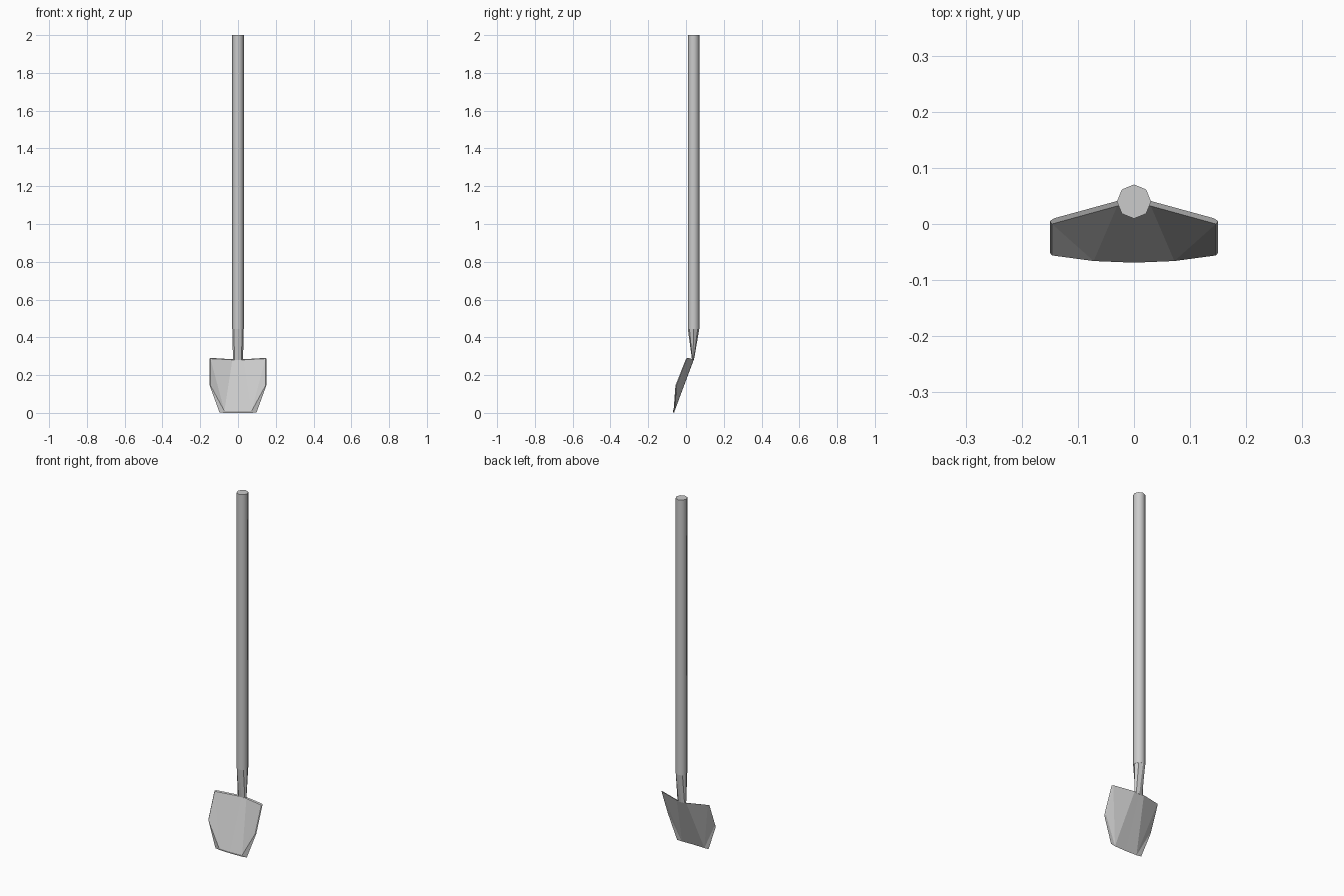
import bpy, bmesh, math

if "Cube" in bpy.data.objects:
    bpy.data.objects.remove(bpy.data.objects["Cube"])


def make_object(name, bm):
    bmesh.ops.recalc_face_normals(bm, faces=bm.faces[:])
    mesh = bpy.data.meshes.new(name)
    bm.to_mesh(mesh)
    bm.free()
    obj = bpy.data.objects.new(name, mesh)
    bpy.context.collection.objects.link(obj)
    return obj


def octagon_loft(name, rings):
    """Capped loft through octagons given as (z, centre y, radius x, radius y)."""
    bm = bmesh.new()
    loops = []
    for z, cy, rx, ry in rings:
        loops.append([bm.verts.new((rx * math.cos(i * math.pi / 4),
                                    cy + ry * math.sin(i * math.pi / 4), z)) for i in range(8)])
    for a, b in zip(loops, loops[1:]):
        for i in range(8):
            j = (i + 1) % 8
            bm.faces.new((a[i], a[j], b[j], b[i]))
    bm.faces.new(loops[0])
    bm.faces.new(loops[-1])
    return make_object(name, bm)


# Long octagonal handle
shaft = octagon_loft("handle", [(0.445, 0.04, 0.0305, 0.0305), (2.0, 0.04, 0.0305, 0.0305)])
bpy.context.view_layer.objects.active = shaft
shaft.select_set(True)
bpy.ops.object.shade_smooth_by_angle(angle=math.radians(50))

# Socket flattening from the handle into the blade
octagon_loft("socket", [(0.28, 0.037, 0.027, 0.005), (0.445, 0.04, 0.0295, 0.0305)])

# Right half of the blade: outline order is top centre, top inner,
# top corner, side corner, bottom outer, bottom inner, bottom centre
front = [(0, 0.033, 0.28), (0.03, 0.032, 0.281), (0.146, 0.0, 0.287),
         (0.146, -0.056, 0.145), (0.072, -0.066, 0.01), (0, -0.069, 0.01)]
back = [(0, 0.042, 0.284), (0.03, 0.041, 0.284), (0.143, 0.010, 0.291),
        (0.143, -0.046, 0.145), (0.07, -0.064, 0.0), (0, -0.066, 0.0)]
rim = [(0.15, 0.005, 0.289), (0.15, -0.051, 0.145), (0.098, -0.061, 0.002)]

bm = bmesh.new()
f = [bm.verts.new(p) for p in front]
b = [bm.verts.new(p) for p in back]
r = [bm.verts.new(p) for p in rim]
for s in (f, b):
    bm.faces.new((s[0], s[1], s[4], s[5]))
    bm.faces.new((s[1], s[2], s[4]))
    bm.faces.new((s[2], s[3], s[4]))
    # bevelled edge out to the rim
    bm.faces.new((s[2], r[0], r[1], s[3]))
    bm.faces.new((s[3], r[1], r[2], s[4]))
# top and bottom thickness
bm.faces.new((f[0], f[1], b[1], b[0]))
bm.faces.new((f[1], f[2], r[0], b[2], b[1]))
bm.faces.new((f[5], f[4], b[4], b[5]))
bm.faces.new((f[4], r[2], b[4]))

# Mirror to the other side
geom = bm.verts[:] + bm.edges[:] + bm.faces[:]
bmesh.ops.mirror(bm, geom=geom, axis='X', merge_dist=0.0005)
make_object("blade", bm)
